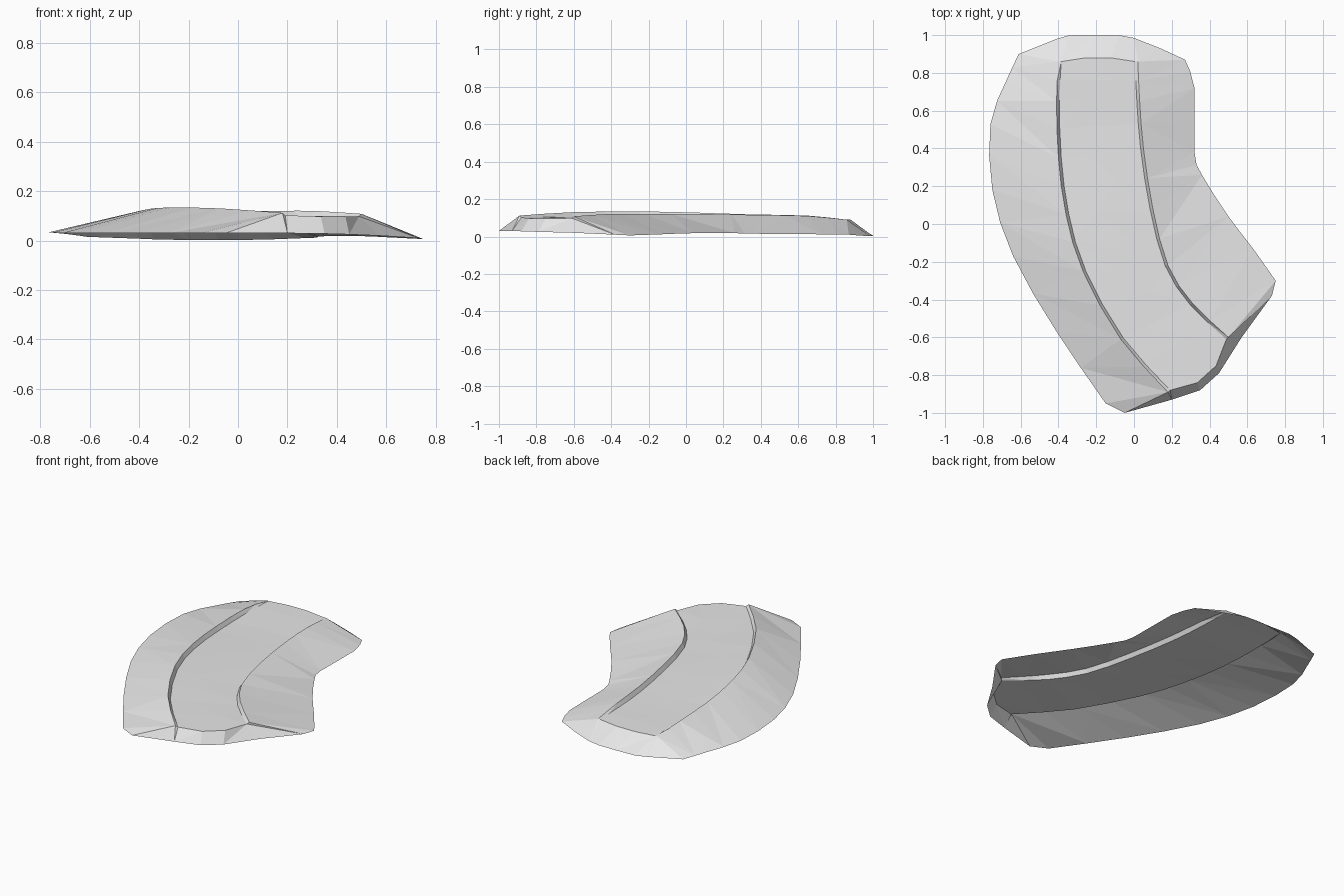
import bpy
from mathutils import Vector

default = bpy.data.objects.get("Cube")
if default:
    bpy.data.objects.remove(default, do_unlink=True)

stone = bpy.data.materials.new("light_grey")
stone.use_nodes = True
grey = (0.8, 0.8, 0.8, 1)
stone.diffuse_color = grey
stone.node_tree.nodes["Principled BSDF"].inputs["Base Color"].default_value = grey

STEPS = 2          # stations between control points
KERB_WIDTH = 0.015
KERB_DEPTH = 0.025

# Guide lines from the back end to the front end
left_rim = [(-.61, .9, .015), (-.68, .75, .025), (-.76, .53, .033), (-.75, .18, .032),
            (-.64, -.17, .03), (-.41, -.57, .03), (-.15, -.95, .03)]
left_ridge = [(-.4, .86, .09), (-.41, .65, .112), (-.4, .35, .118), (-.36, .05, .128),
              (-.27, -.25, .134), (-.07, -.61, .13), (.18, -.89, .112)]
right_ridge = [(.02, .86, .09), (.03, .65, .11), (.05, .4, .115), (.1, .08, .12),
               (.18, -.22, .12), (.31, -.42, .12), (.5, -.6, .108)]
right_rim = [(.27, .87, .01), (.32, .72, .012), (.32, .38, .015), (.36, .26, .018),
             (.5, .04, .018), (.63, -.13, .012), (.75, -.3, .006)]

# Outer edges of the two end slopes, left to right
back_edge = [(-.41, .98, .008), (-.34, 1, .005), (-.2, 1, .002),
             (-.08, 1, .002), (0, .985, .002), (.14, .93, .005)]
front_edge = [(-.05, -1, .03), (.2, -.93, .03), (.35, -.88, .028),
              (.45, -.79, .025), (.57, -.6, .02), (.73, -.38, .01)]


def smooth_line(points):
    """Pass an even curve through the control points."""
    p = [Vector(q) for q in points]
    p = [2 * p[0] - p[1]] + p + [2 * p[-1] - p[-2]]
    line = []
    for a, b, c, d in zip(p, p[1:], p[2:], p[3:]):
        for k in range(STEPS):
            t = k / STEPS
            line.append(b + (c - a) * t / 2 + (a - 2.5 * b + 2 * c - d / 2) * t * t
                        + (1.5 * (b - c) + (d - a) / 2) * t ** 3)
    return line + [p[-2]]


def section(rim_l, ridge_l, ridge_r, rim_r, t):
    """One cross-section: rim, ridge, sunken road, ridge, rim."""
    across = (ridge_r - ridge_l).normalized() * KERB_WIDTH
    drop = Vector((0, 0, KERB_DEPTH * min(1, 5 * t, 4 * (1 - t) + 0.4)))
    foot_l, foot_r = ridge_l + across - drop, ridge_r - across - drop
    mid = [foot_l.lerp(foot_r, k / 3) for k in (1, 2)]
    if t == 0:
        mid = [m + Vector((0, .02, 0)) for m in mid]
    if t == 1:
        mid = [m + Vector((.045, -.05, -.003)) for m in mid]
    return [rim_l, ridge_l, foot_l, *mid, foot_r, ridge_r, rim_r]


def strip(name, rows):
    """Build a flat-faced sheet from rows of points, split into triangles."""
    verts, index, faces = [], {}, []
    for row in rows:
        for p in row:
            key = tuple(round(v, 5) for v in p)
            if key not in index:
                index[key] = len(verts)
                verts.append(key)
    ids = [[index[tuple(round(v, 5) for v in p)] for p in row] for row in rows]
    for r, (up, low) in enumerate(zip(ids, ids[1:])):
        for c in range(len(up) - 1):
            a, b, d, e = up[c], low[c], low[c + 1], up[c + 1]
            pair = [(a, b, d), (a, d, e)] if (r + c) % 2 else [(a, b, e), (b, d, e)]
            faces += [f for f in pair if len(set(f)) == 3]
    mesh = bpy.data.meshes.new(name)
    mesh.from_pydata(verts, [], faces)
    mesh.materials.append(stone)
    bpy.context.collection.objects.link(bpy.data.objects.new(name, mesh))


lines = [smooth_line(g) for g in (left_rim, left_ridge, right_ridge, right_rim)]
last = len(lines[0]) - 1
rows = [section(*pts, i / last) for i, pts in enumerate(zip(*lines))]

# Long parts, each a range of columns in the cross-sections
parts = {"left_bank": (0, 1), "left_kerb": (1, 2), "road": (2, 5),
         "right_kerb": (5, 6), "right_bank": (6, 7)}
for name, (first, final) in parts.items():
    strip(name, [row[first:final + 1] for row in rows])

# End slopes from the road down to the ground
back, front = rows[0], rows[-1]
strip("back_slope", [[back[0], *map(Vector, back_edge), back[-1]], back])
strip("front_slope", [front, [front[0], *map(Vector, front_edge), front[-1]]])
